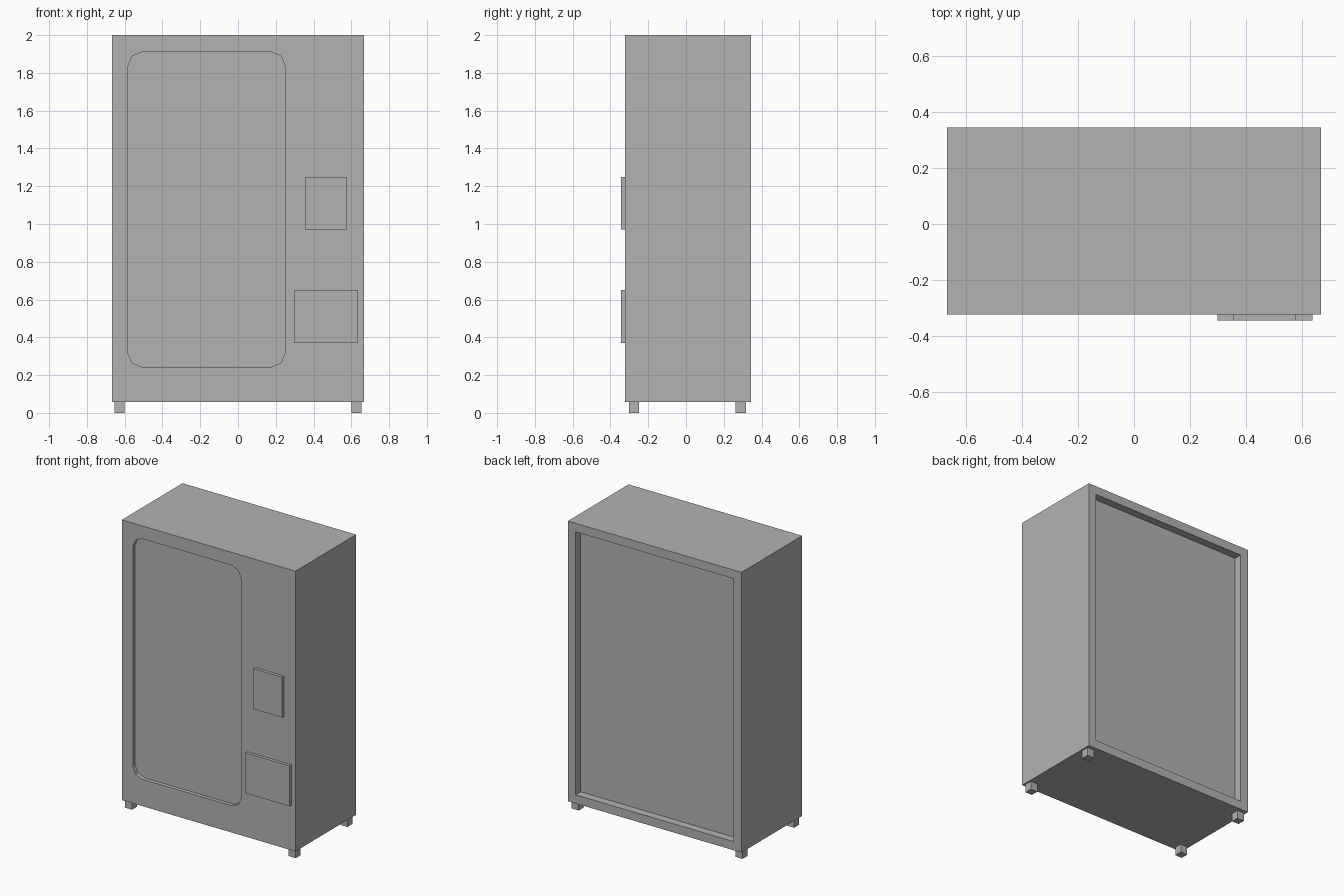
import bpy
import bmesh
from mathutils import Vector

default = bpy.data.objects.get("Cube")
if default:
    bpy.data.objects.remove(default, do_unlink=True)

# Single grey paint
grey = bpy.data.materials.new("plain_grey")
grey.use_nodes = True
colour = (0.45, 0.45, 0.45, 1.0)
grey.diffuse_color = colour
grey.node_tree.nodes["Principled BSDF"].inputs["Base Color"].default_value = colour


def box(name, low, high, edit=None):
    """Box between two corners, with an optional bmesh edit."""
    low, high = Vector(low), Vector(high)
    bm = bmesh.new()
    bmesh.ops.create_cube(bm, size=1)
    bmesh.ops.scale(bm, vec=high - low, verts=bm.verts)
    bmesh.ops.translate(bm, vec=(low + high) / 2, verts=bm.verts)
    bm.normal_update()
    if edit:
        edit(bm)
    mesh = bpy.data.meshes.new(name)
    bm.to_mesh(mesh)
    bm.free()
    mesh.materials.append(grey)
    obj = bpy.data.objects.new(name, mesh)
    bpy.context.collection.objects.link(obj)
    return obj


def recess_back(bm):
    back = [f for f in bm.faces if f.normal.y > 0.9]
    bmesh.ops.inset_region(bm, faces=back, thickness=0.085)
    bmesh.ops.translate(bm, vec=(0, -0.055, 0), verts=back[0].verts)
    # Straight walls: join the rim to a copy of itself pushed inwards
    bmesh.ops.translate(bm, vec=(0, 0.055, 0), verts=back[0].verts)
    wall = bmesh.ops.extrude_face_region(bm, geom=back)
    bmesh.ops.delete(bm, geom=back, context='FACES_ONLY')
    moved = [v for v in wall["geom"] if isinstance(v, bmesh.types.BMVert)]
    bmesh.ops.translate(bm, vec=(0, -0.055, 0), verts=moved)
    bmesh.ops.recalc_face_normals(bm, faces=bm.faces)


def round_corners(bm):
    edges = [e for e in bm.edges
             if abs((e.verts[0].co - e.verts[1].co).normalized().y) > 0.9]
    bmesh.ops.bevel(bm, geom=edges, offset=0.072, segments=2, profile=0.5,
                    affect='EDGES')


# Cabinet with a recessed back panel
FRONT, BACK, BASE = -0.322, 0.343, 0.057
cabinet = box("cabinet", (-0.666, FRONT, BASE), (0.666, BACK, 2), recess_back)

# Rounded display window sunk into the front
cutter = box("window_cutter", (-0.582, FRONT - 0.1, 0.243),
             (0.248, FRONT + 0.026, 1.91), round_corners)
cutter.hide_render = True
cut = cabinet.modifiers.new("window", 'BOOLEAN')
cut.operation = 'DIFFERENCE'
cut.solver = 'EXACT'
cut.object = cutter
bpy.context.view_layer.objects.active = cabinet
bpy.ops.object.modifier_apply(modifier=cut.name)
bpy.data.objects.remove(cutter, do_unlink=True)

# Raised control panel and collection hatch
box("control_panel", (0.355, -0.343, 0.97), (0.578, FRONT, 1.25))
box("collection_hatch", (0.297, -0.343, 0.37), (0.636, FRONT, 0.65))

# Four square feet
for side, x in (("right", -0.628), ("left", 0.628)):
    for end, y in (("front", -0.276), ("back", 0.29)):
        box(f"{end}_{side}_foot", (x - 0.027, y - 0.027, 0),
            (x + 0.027, y + 0.027, BASE))
